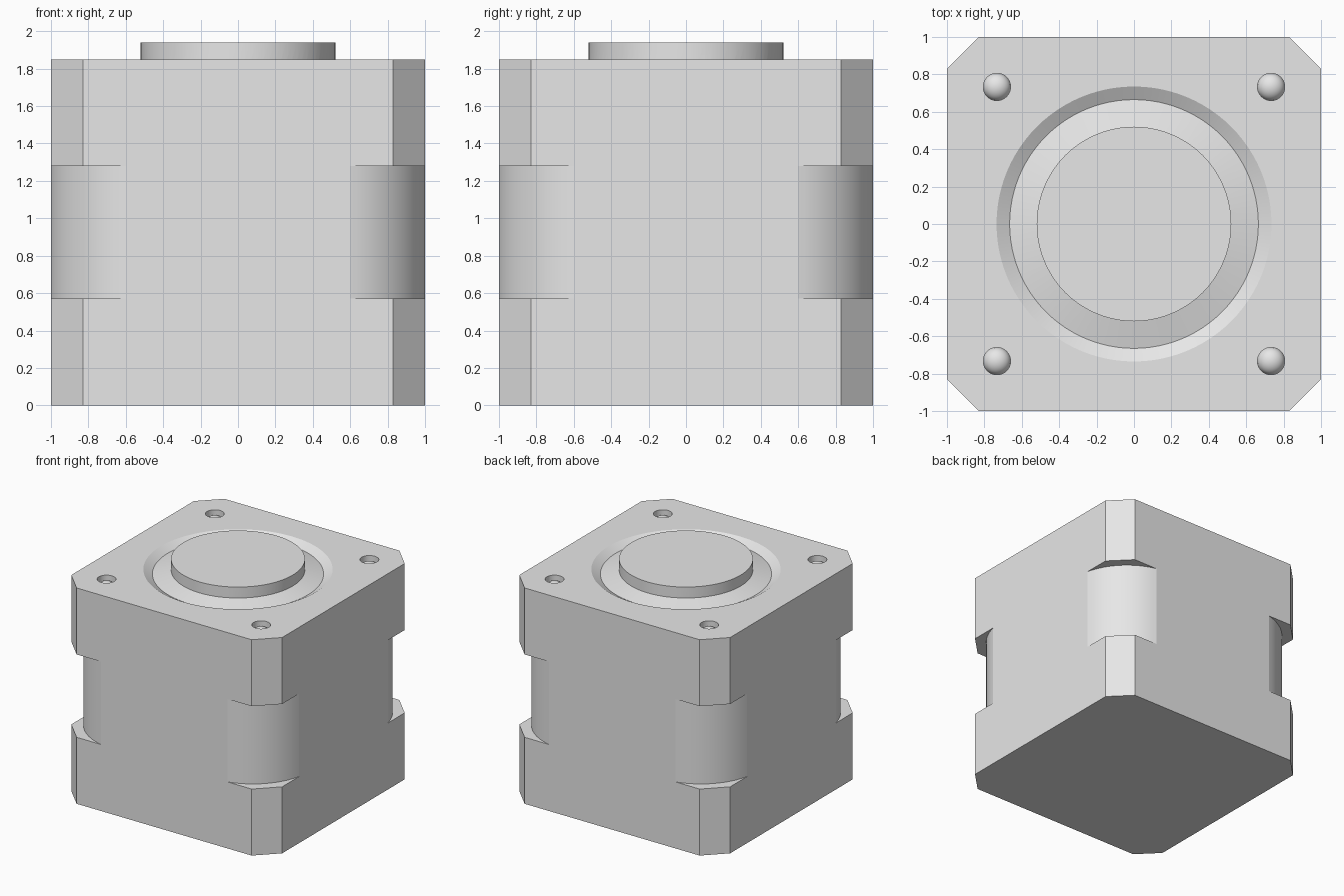
import bpy, bmesh, math

if "Cube" in bpy.data.objects:
    bpy.data.objects.remove(bpy.data.objects["Cube"])

grey = bpy.data.materials.new("light_grey")
grey.diffuse_color = (0.8, 0.8, 0.8, 1)
grey.use_nodes = True
grey.node_tree.nodes["Principled BSDF"].inputs["Base Color"].default_value = grey.diffuse_color


def finish(bm, name):
    bmesh.ops.remove_doubles(bm, verts=bm.verts, dist=1e-5)
    bmesh.ops.recalc_face_normals(bm, faces=bm.faces)
    mesh = bpy.data.meshes.new(name)
    bm.to_mesh(mesh)
    bm.free()
    mesh.materials.append(grey)
    obj = bpy.data.objects.new(name, mesh)
    bpy.context.collection.objects.link(obj)
    return obj


def prism(name, points, z0, z1):
    bm = bmesh.new()
    face = bm.faces.new([bm.verts.new((x, y, z0)) for x, y in points])
    out = bmesh.ops.extrude_face_region(bm, geom=[face])
    verts = [v for v in out["geom"] if isinstance(v, bmesh.types.BMVert)]
    bmesh.ops.translate(bm, verts=verts, vec=(0, 0, z1 - z0))
    return finish(bm, name)


def lathe(name, profile, steps, closed=False, centre=(0, 0)):
    bm = bmesh.new()
    vs = [bm.verts.new((r, 0, z)) for r, z in profile]
    edges = [bm.edges.new(p) for p in zip(vs, vs[1:])]
    if closed:
        edges.append(bm.edges.new((vs[-1], vs[0])))
    bmesh.ops.spin(bm, geom=vs + edges, cent=(0, 0, 0), axis=(0, 0, 1),
                   angle=2 * math.pi, steps=steps)
    bmesh.ops.translate(bm, verts=bm.verts, vec=(*centre, 0))
    return finish(bm, name)


def combine(target, tool, operation):
    mod = target.modifiers.new("cut", 'BOOLEAN')
    mod.operation, mod.object, mod.solver = operation, tool, 'EXACT'
    bpy.context.view_layer.objects.active = target
    bpy.ops.object.modifier_apply(modifier=mod.name)
    bpy.data.objects.remove(tool)


# Square body with chamfered upright corners
TOP, C = 1.85, 0.83
body = prism("motor_body", [(C, -1), (1, -C), (1, C), (C, 1),
                            (-C, 1), (-1, C), (-1, -C), (-C, -1)], 0, TOP)

# Rounded waist cut into each corner
MID, R = 0.477, 0.537
a0 = math.atan2(1 - MID, 0.6 - MID)
a1 = math.pi / 2 - a0
arc = [(MID + R * math.cos(a0 + (a1 - a0) * i / 16),
        MID + R * math.sin(a0 + (a1 - a0) * i / 16)) for i in range(17)]
corner = arc + [(1.2, arc[-1][1]), (1.2, 1.2), (arc[0][0], 1.2)]
for sx in (-1, 1):
    for sy in (-1, 1):
        cutter = prism("corner_cutter", [(x * sx, y * sy) for x, y in corner], 0.57, 1.28)
        combine(body, cutter, 'DIFFERENCE')

# Shallow sloped groove around the boss
groove = lathe("groove_cutter", [(0.5, 1.851), (0.665, 1.81), (0.77, 1.87), (0.5, 1.87)],
               96, closed=True)
combine(body, groove, 'DIFFERENCE')

# Raised round boss
boss = lathe("boss", [(0, 1.7), (0.52, 1.7), (0.52, 1.94), (0, 1.94)], 96)
combine(body, boss, 'UNION')

# Screw holes with domed floors
H = 0.073
dome = [(H * math.sin(math.pi / 2 * i / 12), 1.77 + 0.06 * math.cos(math.pi / 2 * i / 12))
        for i in range(13)]
for sx in (-1, 1):
    for sy in (-1, 1):
        hole = lathe("hole_cutter", dome + [(H, 1.9), (0, 1.9)], 40,
                     centre=(0.733 * sx, 0.733 * sy))
        combine(body, hole, 'DIFFERENCE')

# Smooth the curved surfaces, keep hard edges
bpy.ops.object.select_all(action='DESELECT')
body.select_set(True)
bpy.context.view_layer.objects.active = body
bpy.ops.object.shade_smooth_by_angle(angle=math.radians(12))
